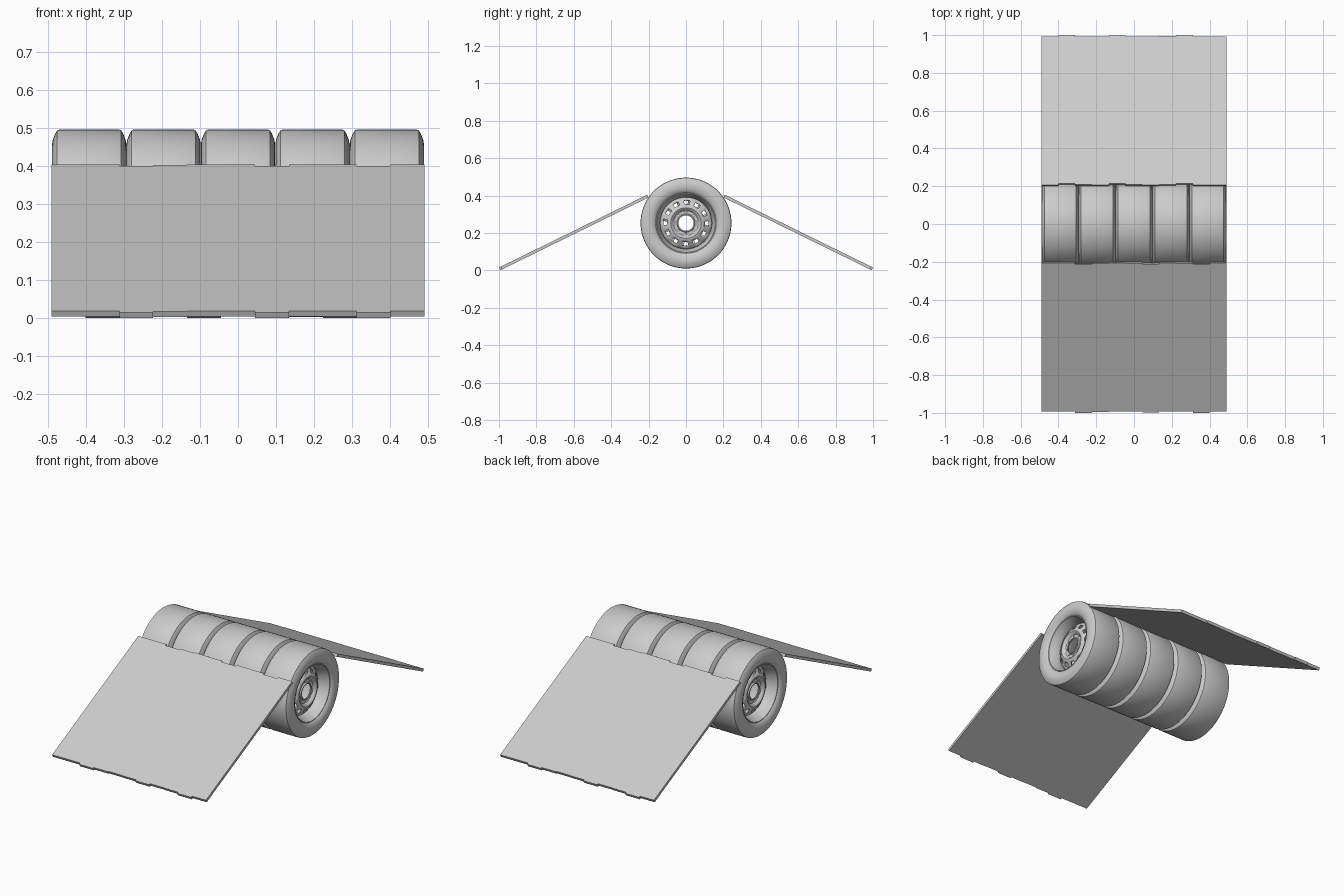
import bpy, bmesh, math
from mathutils import Matrix

if "Cube" in bpy.data.objects:
    bpy.data.objects.remove(bpy.data.objects["Cube"])

SEG = 72
AXLE_Z = 0.253


def lathe(name, profile, closed, drop=None):
    """Spin (x, radius) points around the X axis; drop(i, j) leaves a face out."""
    bm = bmesh.new()
    rings = []
    for j in range(SEG):
        a = 2 * math.pi * j / SEG
        rings.append([bm.verts.new((x, r * math.sin(a), r * math.cos(a))) for x, r in profile])
    n = len(profile)
    for j in range(SEG):
        p, q = rings[j], rings[(j + 1) % SEG]
        for i in range(n if closed else n - 1):
            if drop and drop(i, j):
                continue
            k = (i + 1) % n
            bm.faces.new((p[i], p[k], q[k], q[i]))
    bmesh.ops.recalc_face_normals(bm, faces=bm.faces)
    mesh = bpy.data.meshes.new(name)
    bm.to_mesh(mesh)
    bm.free()
    mesh.shade_smooth()
    mesh.set_sharp_from_angle(angle=math.radians(35))
    return mesh


def place(name, mesh, x=0.0, flip=False, z=AXLE_Z):
    ob = bpy.data.objects.new(name, mesh)
    ob.location = (x, 0, z)
    ob.rotation_euler.z = math.pi if flip else 0
    bpy.context.collection.objects.link(ob)
    return ob


# Tyre: half profile mirrored across the middle
half = [(0.079, 0.243), (0.084, 0.241), (0.089, 0.233), (0.0955, 0.217), (0.0975, 0.205),
        (0.0965, 0.19), (0.092, 0.175), (0.084, 0.163), (0.076, 0.158)]
tyre = lathe("tyre", half + [(-x, r) for x, r in reversed(half)], True)

# Rim barrel with a rolled lip on both sides
lip = [(0.078, 0.163), (0.083, 0.161), (0.083, 0.157), (0.07, 0.152), (0.055, 0.145), (0.03, 0.138)]
under = [(0.03, 0.143), (0.055, 0.150), (0.07, 0.158)]
barrel = lathe("rim", lip + [(-x, r) for x, r in reversed(lip)]
               + [(-x, r) for x, r in reversed(under)] + under, True)

# Wheel disc: dished, with twelve vents and eight bolt holes left open
disc_profile = [(0.010, 0.139), (0.020, 0.135), (0.032, 0.121), (0.044, 0.100), (0.051, 0.090),
                (0.053, 0.082), (0.049, 0.075), (0.038, 0.068), (0.036, 0.063), (0.036, 0.056),
                (0.036, 0.048), (0.043, 0.045), (0.043, 0.041)]


def openings(i, j):
    vent = i == 2 and (j + 1) % 6 < 3
    bolt = i == 8 and (j + 1) % 9 < 2
    return vent or bolt


disc = lathe("wheel_disc", disc_profile, False, openings)

for i in range(5):
    x = (i - 2) * 0.1955
    flip = i < 2
    place(f"tyre_{i + 1}", tyre, x, flip)
    place(f"rim_{i + 1}", barrel, x, flip)
    d = place(f"wheel_disc_{i + 1}", disc, x, flip)
    s = d.modifiers.new("thickness", 'SOLIDIFY')
    s.thickness = 0.005
    s.offset = 0

# Plank ramps: eleven boards slid slightly along the slope
LOW, HIGH = (-0.988, 0.0122), (-0.204, 0.397)
dy, dz = HIGH[0] - LOW[0], HIGH[1] - LOW[1]
length, slope = math.hypot(dy, dz), math.atan2(dz, dy)
slides = [0, 0, 0.009, 0.003, 0, 0.001, 0.008, 0, 0.001, 0.009, 0]
width = 0.98 / len(slides)

bm = bmesh.new()
for i, slide in enumerate(slides):
    m = (Matrix.Translation((-0.49 + (i + 0.5) * width, *LOW))
         @ Matrix.Rotation(slope, 4, 'X')
         @ Matrix.Translation((0, length / 2 - slide, 0))
         @ Matrix.Diagonal((width, length, 0.016, 1)))
    bmesh.ops.create_cube(bm, size=1, matrix=m)
ramp = bpy.data.meshes.new("plank_ramp")
bm.to_mesh(ramp)
bm.free()
place("front_ramp", ramp, z=0)
place("back_ramp", ramp, flip=True, z=0)
